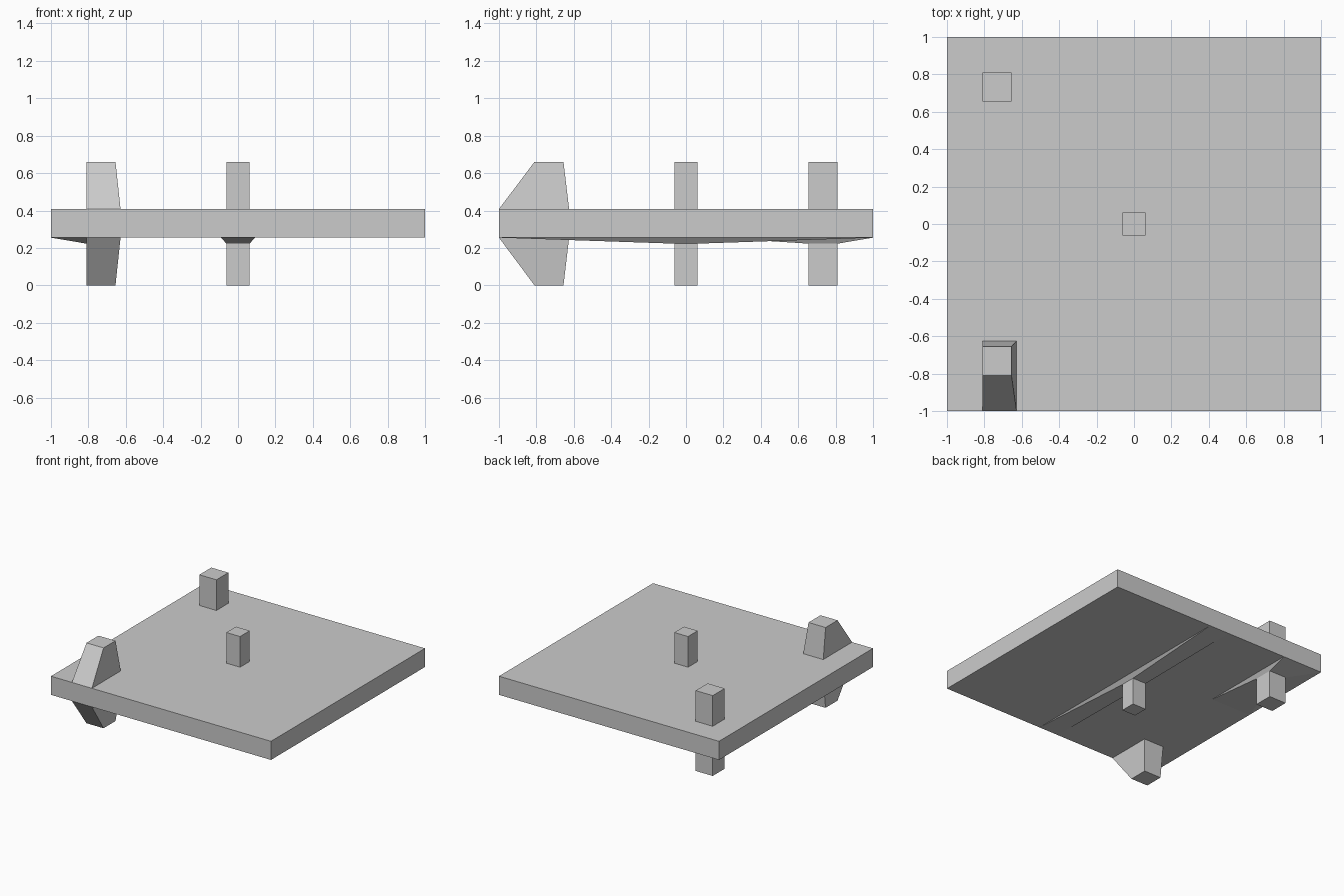
import bpy, bmesh

if "Cube" in bpy.data.objects:
    bpy.data.objects.remove(bpy.data.objects["Cube"])

def frustum(name, a, za, b, zb):
    """Solid between rectangle a at height za and rectangle b at zb; rect = (x0, x1, y0, y1)."""
    bm = bmesh.new()
    rings = []
    for (x0, x1, y0, y1), z in ((a, za), (b, zb)):
        rings.append([bm.verts.new((x, y, z))
                      for x, y in ((x0, y0), (x1, y0), (x1, y1), (x0, y1))])
    lo, hi = rings
    bm.faces.new(lo[::-1])
    bm.faces.new(hi)
    for i in range(4):
        j = (i + 1) % 4
        bm.faces.new((lo[i], lo[j], hi[j], hi[i]))
    bmesh.ops.recalc_face_normals(bm, faces=bm.faces[:])
    mesh = bpy.data.meshes.new(name)
    bm.to_mesh(mesh)
    bm.free()
    obj = bpy.data.objects.new(name, mesh)
    bpy.context.collection.objects.link(obj)
    return obj

HEIGHT = 0.66
BOTTOM, TOP = 0.255, 0.408   # slab faces
PAD = 0.223                  # lowest level of the shallow ramps

# Slab
frustum("slab", (-1, 1, -1, 1), BOTTOM, (-1, 1, -1, 1), TOP)

# Straight pegs passing through the slab
centre = (-0.0625, 0.0625, -0.0625, 0.0625)
back = (-0.81, -0.655, 0.655, 0.81)
frustum("centre_peg", centre, 0, centre, HEIGHT)
frustum("back_peg", back, 0, back, HEIGHT)

# Shallow tapered pads on the underside around those pegs
frustum("centre_pad", centre, PAD, (-0.09, 0.09, -1, 1), BOTTOM)
frustum("back_pad", back, PAD, (-1, -0.635, 0.16, 1), BOTTOM)

# Flared front peg, mirrored above and below the slab
tip = (-0.81, -0.655, -0.81, -0.655)
flare = (-0.81, -0.628, -1, -0.625)
frustum("front_peg_lower", tip, 0, flare, BOTTOM)
frustum("front_peg_upper", flare, TOP, tip, HEIGHT)
